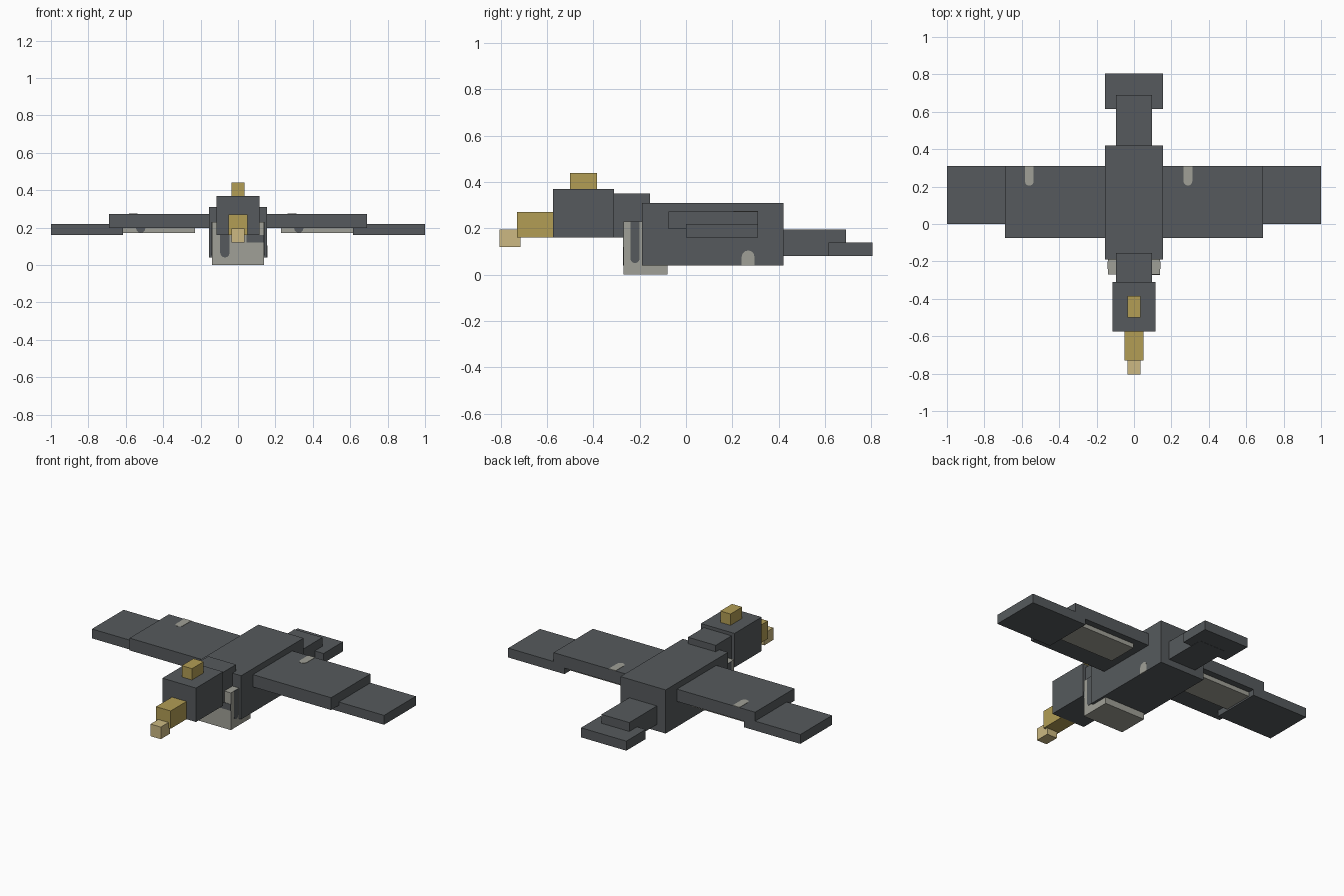
import bpy, bmesh, math
from mathutils import Vector

if "Cube" in bpy.data.objects:
    bpy.data.objects.remove(bpy.data.objects["Cube"])


def material(name, rgb):
    m = bpy.data.materials.new(name)
    m.diffuse_color = (*rgb, 1)
    m.use_nodes = True
    m.node_tree.nodes["Principled BSDF"].inputs["Base Color"].default_value = m.diffuse_color
    return m


DARK = material("slate_grey", (0.093, 0.102, 0.109))
PALE = material("pale_grey", (0.352, 0.352, 0.309))
GOLD = material("ochre", (0.445, 0.337, 0.089))
SAND = material("sand", (0.604, 0.485, 0.223))


def finish(name, bm, mat):
    bmesh.ops.recalc_face_normals(bm, faces=bm.faces)
    me = bpy.data.meshes.new(name)
    bm.to_mesh(me)
    bm.free()
    me.materials.append(mat)
    ob = bpy.data.objects.new(name, me)
    bpy.context.collection.objects.link(ob)
    return ob


def box(name, xs, ys, zs, mat):
    """Block given by its extent along each axis."""
    bm = bmesh.new()
    bmesh.ops.create_cube(bm, size=1)
    for v in bm.verts:
        v.co = Vector([(r[0] + r[1]) / 2 + c * (r[1] - r[0])
                       for r, c in zip((xs, ys, zs), v.co)])
    return finish(name, bm, mat)


def mark(name, start, along, side, normal, length, width, mat):
    """Thin painted strip with a rounded far end."""
    a, s, n = Vector(along), Vector(side), Vector(normal)
    r = width / 2
    pts = [(0, -r), (0, r)]
    for i in range(7):
        t = math.pi * i / 6
        pts.append((length - r + r * math.sin(t), r * math.cos(t)))
    bm = bmesh.new()
    base = Vector(start) - n * 0.003
    face = bm.faces.new([bm.verts.new(base + a * u + s * v) for u, v in pts])
    ext = bmesh.ops.extrude_face_region(bm, geom=[face])
    moved = [g for g in ext["geom"] if isinstance(g, bmesh.types.BMVert)]
    bmesh.ops.translate(bm, verts=moved, vec=n * 0.005)
    return finish(name, bm, mat)


# Body, neck and head
box("body", (-.155, .155), (-.19, .42), (.04, .31), DARK)
box("neck", (-.095, .095), (-.31, -.155), (.16, .35), DARK)
box("head", (-.115, .115), (-.575, -.31), (.16, .37), DARK)
box("crest", (-.035, .035), (-.50, -.385), (.37, .44), GOLD)
box("beak", (-.05, .05), (-.73, -.575), (.16, .27), GOLD)
box("beak_tip", (-.035, .035), (-.805, -.715), (.12, .195), SAND)

# Breast
box("breast", (-.14, .14), (-.27, -.08), (0, .23), PALE)

# Tail
box("tail_base", (-.095, .095), (.42, .69), (.08, .195), DARK)
box("tail_tip", (-.155, .155), (.615, .805), (.081, .14), DARK)

# Wings
for label, s in (("left", -1), ("right", 1)):
    def span(a, b):
        return sorted((s * a, s * b))
    box(label + "_inner_wing", span(.155, .69), (-.075, .31), (.197, .273), DARK)
    box(label + "_outer_wing", span(.615, 1), (0, .31), (.16, .218), DARK)
    box(label + "_wing_lining", span(.23, .615), (.08, .27), (.17, .197), PALE)
    # Dark streak on the side of the breast
    mark(label + "_breast_streak", (s * .14, -.22, .23), (0, 0, -1), (0, 1, 0),
         (s, 0, 0), .18, .04, DARK)

# Pale marks on the trailing part of the wings, dark ones under them
for label, x, x2 in (("left", -.56, -.52), ("right", .288, .325)):
    mark(label + "_wing_mark", (x, .31, .273), (0, -1, 0), (1, 0, 0),
         (0, 0, 1), .105, .047, PALE)
    mark(label + "_lining_mark", (x2, .08, .197), (0, 0, -1), (1, 0, 0),
         (0, -1, 0), .025, .05, DARK)

# Marks on the breast front and body flank
mark("breast_front_streak", (-.07, -.27, .16), (0, 0, -1), (1, 0, 0),
     (0, -1, 0), .12, .05, DARK)
box("breast_front_band", (.045, .14), (-.272, -.267), (.12, .16), DARK)
mark("flank_mark", (.155, .268, .04), (0, 0, 1), (0, 1, 0),
     (1, 0, 0), .065, .055, PALE)
